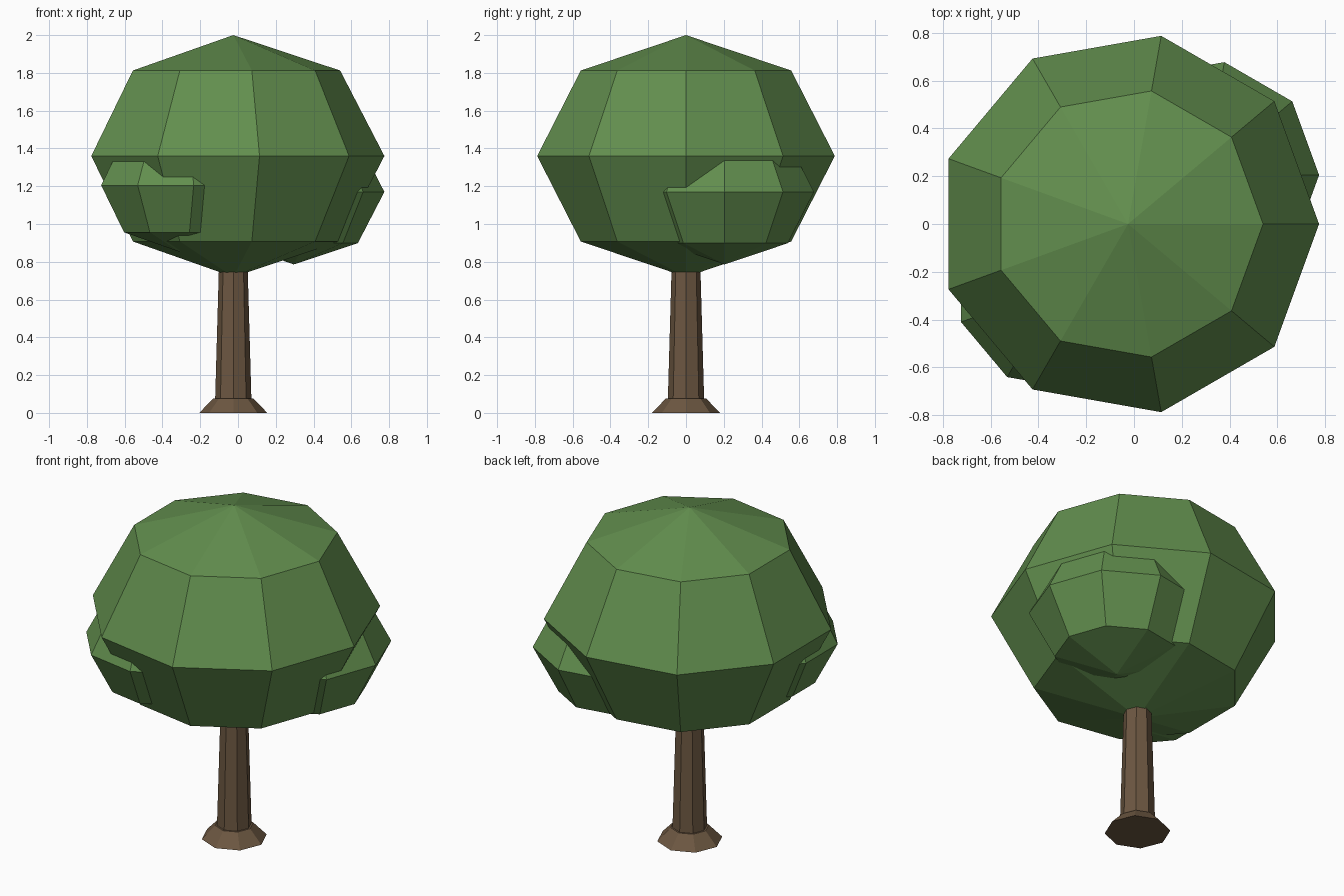
import bpy, bmesh, math

if "Cube" in bpy.data.objects:
    bpy.data.objects.remove(bpy.data.objects["Cube"])


def material(name, rgb):
    m = bpy.data.materials.new(name)
    m.diffuse_color = (*rgb, 1.0)
    m.use_nodes = True
    m.node_tree.nodes["Principled BSDF"].inputs["Base Color"].default_value = m.diffuse_color
    return m


LEAF = material("leaf green", (0.122, 0.272, 0.076))
BARK = material("bark brown", (0.150, 0.095, 0.053))


def lathe(name, profile, sides, centre, mat):
    """Flat-faced solid from (radius, z) points, bottom to top; ends are closed."""
    bm = bmesh.new()
    rings = []
    for r, z in profile:
        n = 1 if r == 0 else sides
        rings.append([bm.verts.new((r * math.cos(2 * math.pi * i / sides),
                                    r * math.sin(2 * math.pi * i / sides), z))
                      for i in range(n)])
    for a, b in zip(rings, rings[1:]):
        for i in range(sides):
            j = (i + 1) % sides
            if len(a) == 1:
                bm.faces.new((a[0], b[j], b[i]))
            elif len(b) == 1:
                bm.faces.new((a[i], a[j], b[0]))
            else:
                bm.faces.new((a[i], a[j], b[j], b[i]))
    for ring in (rings[0], rings[-1]):
        if len(ring) > 1:
            bm.faces.new(ring)
    bmesh.ops.recalc_face_normals(bm, faces=bm.faces)
    mesh = bpy.data.meshes.new(name)
    bm.to_mesh(mesh)
    bm.free()
    mesh.materials.append(mat)
    ob = bpy.data.objects.new(name, mesh)
    ob.location = centre
    bpy.context.collection.objects.link(ob)
    return ob


def foliage(name, radius, centre):
    """Squashed nine-sided ball with four bands."""
    h = radius * 0.8
    s = math.sqrt(0.5)
    profile = [(0, -h), (radius * s, -h * s), (radius, 0), (radius * s, h * s), (0, h)]
    return lathe(name, profile, 9, centre, LEAF)


AXIS = -0.025

# trunk and flared root
lathe("trunk", [(0.098, 0), (0.071, 0.95)], 8, (AXIS, 0, 0), BARK)
lathe("root_flare", [(0.18, 0), (0.106, 0.077)], 8, (AXIS, 0, 0), BARK)

# crown with two side clumps
foliage("crown", 0.80, (AXIS, 0, 1.36))
foliage("back_right_clump", 0.48, (0.295, 0.205, 1.17))
foliage("front_left_clump", 0.44, (-0.311, -0.26, 1.205))
